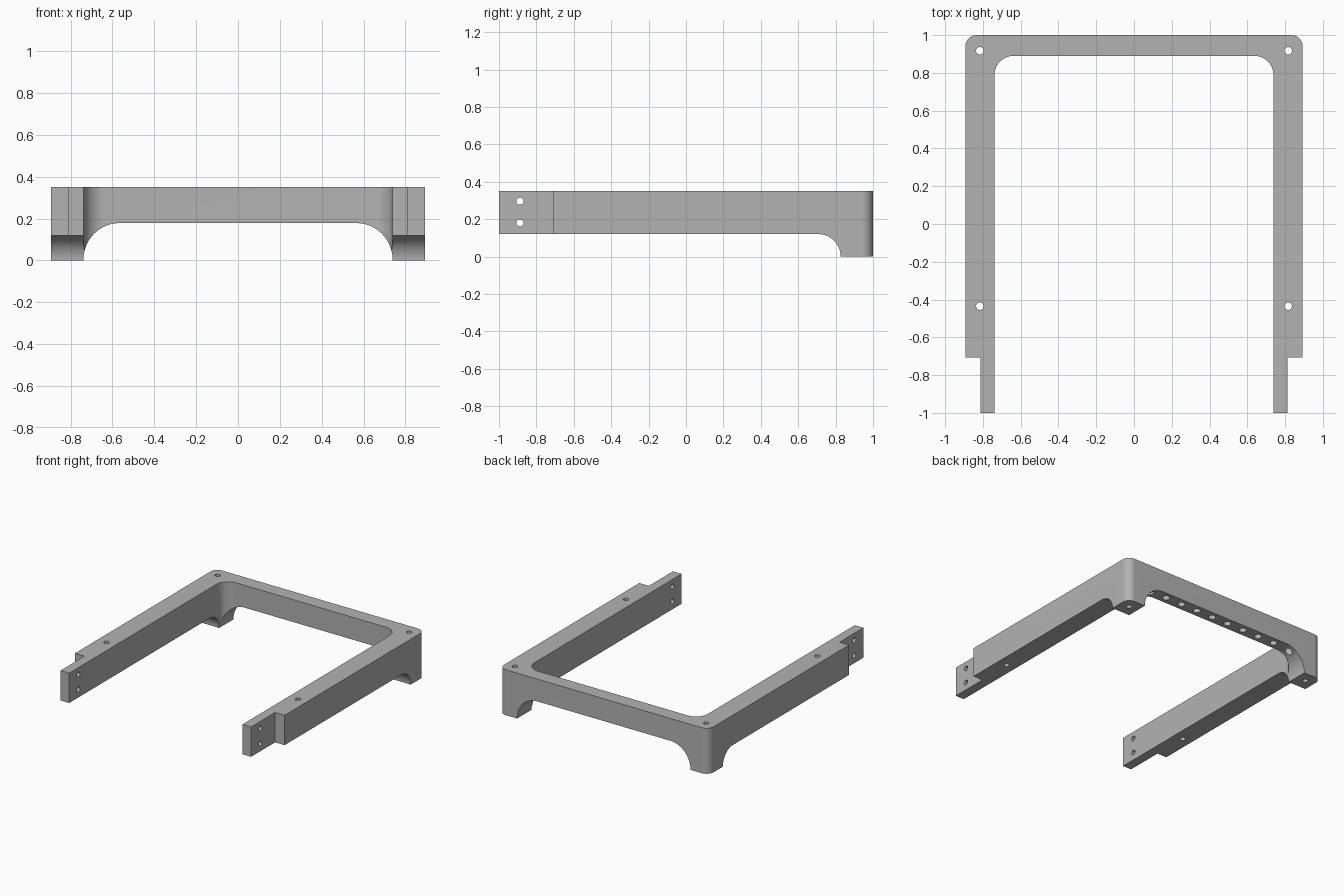
import bpy, bmesh, math
from mathutils import Vector

if "Cube" in bpy.data.objects:
    bpy.data.objects.remove(bpy.data.objects["Cube"])

grey = bpy.data.materials.new("plain grey")
grey.diffuse_color = (0.45, 0.45, 0.45, 1)
grey.use_nodes = True
grey.node_tree.nodes["Principled BSDF"].inputs["Base Color"].default_value = grey.diffuse_color


def arc(cx, cy, rx, ry, a0, a1, n=20):
    """Points on an elliptical arc, angles in degrees."""
    out = []
    for i in range(n + 1):
        a = math.radians(a0 + (a1 - a0) * i / n)
        out.append((cx + rx * math.cos(a), cy + ry * math.sin(a)))
    return out


def prisms(name, loops, place, depth):
    """Extrude each 2D loop by depth; place maps 2D points into space."""
    bm = bmesh.new()
    for pts in loops:
        face = bm.faces.new([bm.verts.new(place(u, v)) for u, v in pts])
        ext = bmesh.ops.extrude_face_region(bm, geom=[face])
        moved = [g for g in ext["geom"] if isinstance(g, bmesh.types.BMVert)]
        bmesh.ops.translate(bm, verts=moved, vec=Vector(depth))
    bmesh.ops.recalc_face_normals(bm, faces=bm.faces)
    mesh = bpy.data.meshes.new(name)
    bm.to_mesh(mesh)
    bm.free()
    mesh.materials.append(grey)
    obj = bpy.data.objects.new(name, mesh)
    bpy.context.collection.objects.link(obj)
    return obj


def circle(x, y, r):
    return arc(x, y, r, r, 0, 360, 24)[:-1]


# U-shaped plan: right half, then mirrored
W, IN, STEP = 0.893, 0.738, 0.812
half = [(IN, -1), (STEP, -1), (STEP, -0.708), (W, -0.708)]
half += arc(W - 0.06, 0.94, 0.06, 0.06, 0, 90)
inner = arc(IN - 0.1, 0.79, 0.1, 0.1, 90, 0)
right = inner + half
plan = right + [(-x, y) for x, y in reversed(right)]
frame = prisms("frame", [plan], lambda u, v: (u, v, 0), (0, 0, 0.35))

# Arch under the back beam
A = IN + 0.001
arch = [(A, -0.1)] + arc(A - 0.172, 0, 0.172, 0.178, 0, 90)
arch += [(-x, z) for x, z in reversed(arch)]
arch_cut = prisms("arch_cutter", [arch], lambda u, v: (u, 0.6, v), (0, 0.6, 0))

# Raised underside of the side arms, curving down to the feet
under = [(-1.1, -0.1), (0.827, -0.1)] + arc(0.707, 0, 0.12, 0.12, 0, 90) + [(-1.1, 0.12)]
arm_cut = prisms("arm_cutter", [under], lambda u, v: (-1.2, u, v), (2.4, 0, 0))

# Vertical screw holes, cross holes at the arm tips, blind sockets under the beam
screws = [circle(s * 0.816, y, 0.02) for s in (-1, 1) for y in (0.917, -0.435)]
screw_cut = prisms("screw_cutter", screws, lambda u, v: (u, v, -0.2), (0, 0, 0.8))
tips = [circle(-0.888, z, 0.019) for z in (0.18, 0.296)]
tip_cut = prisms("tip_cutter", tips, lambda u, v: (-1.2, u, v), (2.4, 0, 0))
sockets = [circle((i - 4.5) * 0.142, 0.945, 0.027) for i in range(10)]
socket_cut = prisms("socket_cutter", sockets, lambda u, v: (u, v, -0.1), (0, 0, 0.4))

bpy.context.view_layer.objects.active = frame
frame.select_set(True)
for cutter in (arch_cut, arm_cut, screw_cut, tip_cut, socket_cut):
    mod = frame.modifiers.new(cutter.name, "BOOLEAN")
    mod.operation = "DIFFERENCE"
    mod.solver = "EXACT"
    mod.object = cutter
    bpy.ops.object.modifier_apply(modifier=mod.name)
    bpy.data.objects.remove(cutter)

bpy.ops.object.shade_smooth_by_angle(angle=math.radians(30))
